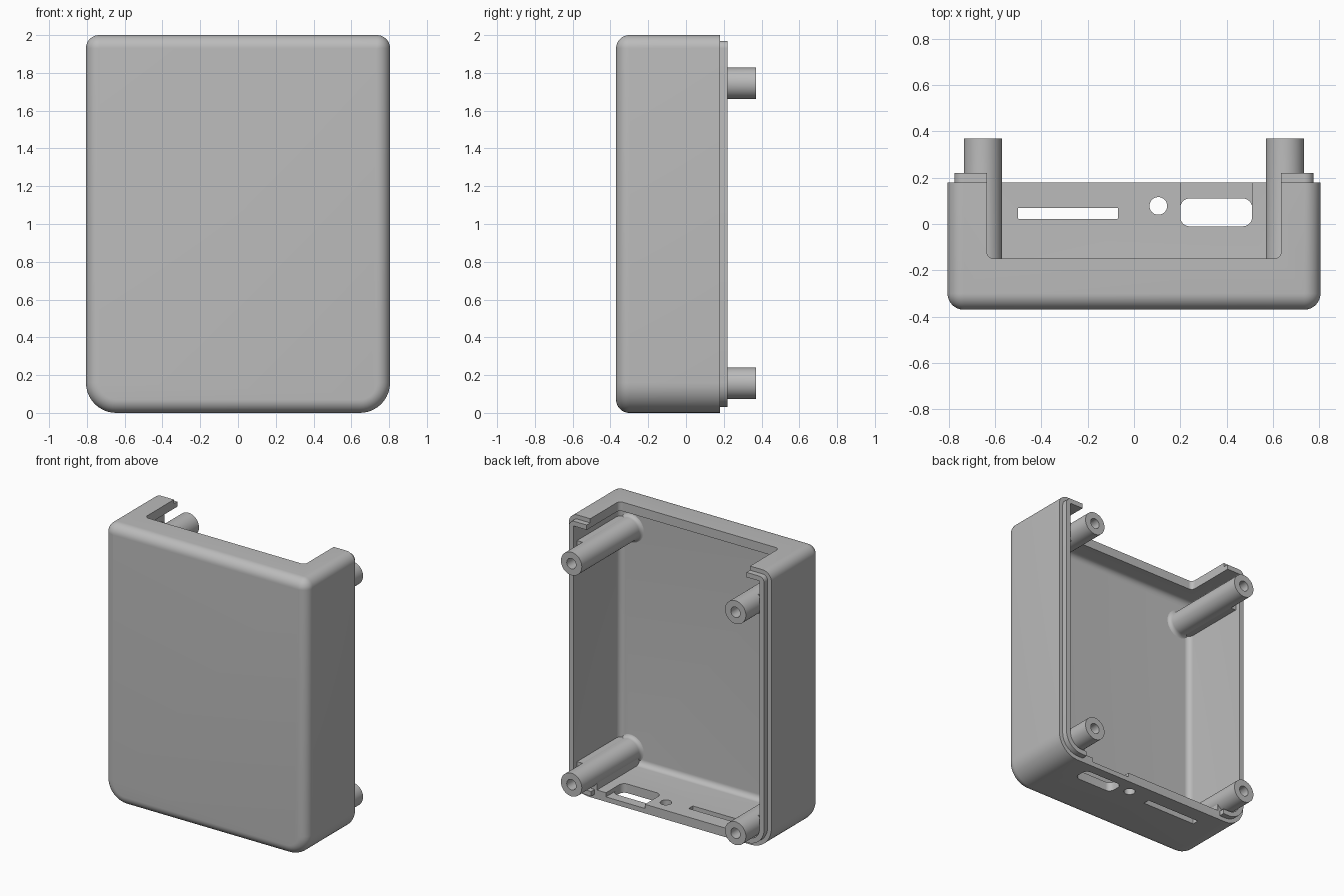
import bpy, bmesh, math

if "Cube" in bpy.data.objects:
    bpy.data.objects.remove(bpy.data.objects["Cube"])

grey = bpy.data.materials.new("plain grey")
grey.use_nodes = True
grey.diffuse_color = (0.5, 0.5, 0.5, 1)
grey.node_tree.nodes["Principled BSDF"].inputs["Base Color"].default_value = (0.5, 0.5, 0.5, 1)

WALL = 0.065
FRONT, RIM, LIP, POST_END = -0.37, 0.18, 0.22, 0.37


def outline(x0, x1, v0, v1, r_low, r_high, steps=10):
    """Rounded rectangle, with its own radius for low and high corners."""
    pts = []
    corners = [(x1 - r_high, v1 - r_high, r_high), (x0 + r_high, v1 - r_high, r_high),
               (x0 + r_low, v0 + r_low, r_low), (x1 - r_low, v0 + r_low, r_low)]
    for k, (cx, cv, r) in enumerate(corners):
        for i in range(steps + 1):
            a = math.pi / 2 * (k + i / steps)
            pts.append((cx + r * math.cos(a), cv + r * math.sin(a)))
    return pts


def case_ring(y, inset):
    """Case outline, shrunk by inset, at depth y."""
    pts = outline(-0.805 + inset, 0.805 - inset, inset, 2 - inset,
                  max(0.16 - inset, 0.003), max(0.07 - inset, 0.003))
    return [(x, y, z) for x, z in pts]


def loft(name, rings):
    """Skin a row of rings and cap both ends."""
    bm = bmesh.new()
    loops = [[bm.verts.new(p) for p in ring] for ring in rings]
    n = len(loops[0])
    for a, b in zip(loops, loops[1:]):
        for i in range(n):
            j = (i + 1) % n
            bm.faces.new((a[i], a[j], b[j], b[i]))
    bm.faces.new(loops[0])
    bm.faces.new(loops[-1])
    bmesh.ops.recalc_face_normals(bm, faces=bm.faces)
    mesh = bpy.data.meshes.new(name)
    bm.to_mesh(mesh)
    bm.free()
    mesh.materials.append(grey)
    ob = bpy.data.objects.new(name, mesh)
    bpy.context.collection.objects.link(ob)
    return ob


def case_loft(name, start, end, inset, fillet):
    """Case-shaped solid with a rounded front edge."""
    rings = []
    for i in range(11):
        a = math.pi / 2 * i / 10
        rings.append(case_ring(start + fillet * (1 - math.sin(a)) if fillet else start,
                               inset + fillet * (1 - math.cos(a))))
    rings = rings[::-1] if fillet else rings[:1]
    return loft(name, rings + [case_ring(end, inset)])


def prism(name, x0, x1, y0, y1, z0, z1, r_low=0.002, r_high=0.002):
    """Upright prism with a rounded plan."""
    pts = outline(x0, x1, y0, y1, r_low, r_high)
    return loft(name, [[(x, y, z) for x, y in pts] for z in (z0, z1)])


def combine(ob, tool, operation):
    mod = ob.modifiers.new(operation, "BOOLEAN")
    mod.operation, mod.solver, mod.object = operation, "EXACT", tool
    bpy.context.view_layer.objects.active = ob
    bpy.ops.object.modifier_apply(modifier=mod.name)
    bpy.data.objects.remove(tool)


def smooth(ob):
    bpy.ops.object.select_all(action="DESELECT")
    ob.select_set(True)
    bpy.context.view_layer.objects.active = ob
    bpy.ops.object.shade_smooth_by_angle(angle=math.radians(30))


# Hollow case with a stepped lip round the open back
case = case_loft("case_shell", FRONT, RIM, 0, 0.07)
combine(case, case_loft("lip", 0.1, LIP, 0.03, 0), "UNION")
combine(case, case_loft("cavity", FRONT + WALL, 0.5, WALL, 0.04), "DIFFERENCE")

# Wide notch in the top wall, and the lip cleared along the bottom
combine(case, prism("notch", -0.635, 0.635, -0.15, 0.5, 1.8, 2.2, 0.03), "DIFFERENCE")
combine(case, prism("lip_gap", -0.6, 0.6, RIM, 0.5, -0.1, 0.2), "DIFFERENCE")

# Port openings in the bottom wall
combine(case, prism("card_slot", -0.5, -0.07, 0.022, 0.07, -0.1, 0.2), "DIFFERENCE")
combine(case, prism("round_port", 0.067, 0.143, 0.04, 0.116, -0.1, 0.2, 0.0378, 0.0378), "DIFFERENCE")
combine(case, prism("wide_port", 0.2, 0.51, -0.01, 0.11, -0.1, 0.2, 0.04, 0.04), "DIFFERENCE")
combine(case, prism("port_recess", 0.2, 0.51, -0.01, 0.3, 0.035, 0.2, 0.04), "DIFFERENCE")
smooth(case)

# Four hollow screw posts, each with a flared foot and a web to the side wall
foot = [(0.113 - 0.03 * math.sin(a), -0.277 - 0.03 * math.cos(a))
        for a in (math.pi / 2 * i / 5 for i in range(6))]
profile = foot + [(0.083, POST_END), (0.037, POST_END), (0.037, 0.1)]
for side, sign in (("left", 1), ("right", -1)):
    for level, z in (("lower", 0.157), ("upper", 1.745)):
        cx = sign * 0.652
        rings = [[(cx + r * math.cos(t), y, z + r * math.sin(t))
                  for t in (math.tau * i / 40 for i in range(40))] for r, y in profile]
        smooth(loft(f"{level}_{side}_post", rings))
        xs = sorted((sign * 0.695, sign * 0.76))
        prism(f"{level}_{side}_web", *xs, -0.32, RIM, z - 0.07, z + 0.07)
        if level == "lower":
            prism(f"{side}_foot_web", cx - 0.07, cx + 0.07, -0.32, RIM, 0.05, z - 0.043)
